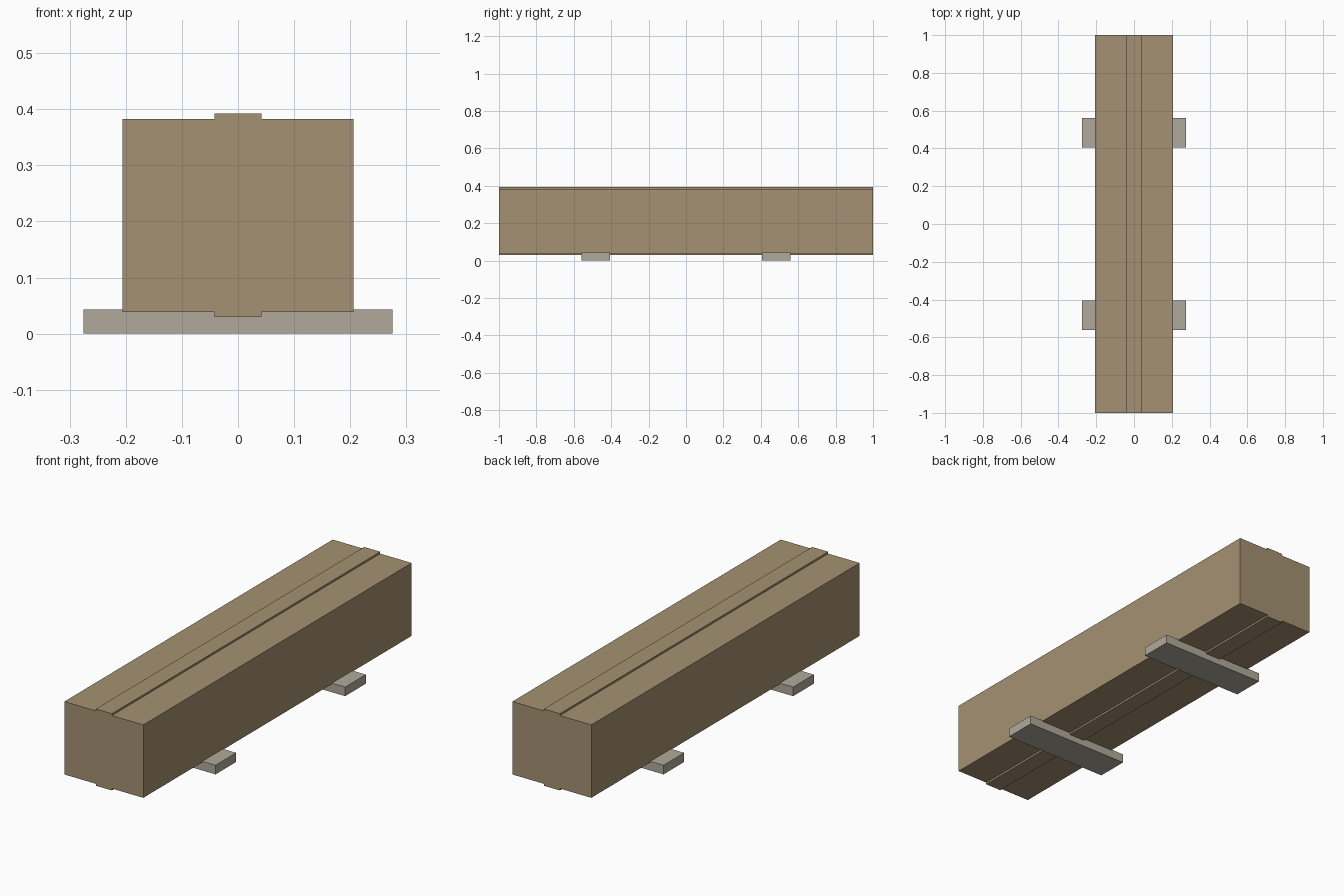
import bpy
import bmesh
from mathutils import Vector

if "Cube" in bpy.data.objects:
    bpy.data.objects.remove(bpy.data.objects["Cube"], do_unlink=True)


def material(name, rgb):
    mat = bpy.data.materials.new(name)
    mat.use_nodes = True
    color = (*rgb, 1)
    mat.diffuse_color = color
    mat.node_tree.nodes["Principled BSDF"].inputs["Base Color"].default_value = color
    return mat


def box(name, low, high, mat):
    """Flat-shaded block between two opposite corners."""
    low, high = Vector(low), Vector(high)
    bm = bmesh.new()
    bmesh.ops.create_cube(bm, size=1)
    bmesh.ops.scale(bm, vec=high - low, verts=bm.verts)
    bmesh.ops.translate(bm, vec=(low + high) / 2, verts=bm.verts)
    mesh = bpy.data.meshes.new(name)
    bm.to_mesh(mesh)
    bm.free()
    mesh.materials.append(mat)
    obj = bpy.data.objects.new(name, mesh)
    bpy.context.collection.objects.link(obj)
    return obj


cardboard = material("cardboard tan", (0.376, 0.283, 0.171))
wood = material("pale grey wood", (0.434, 0.402, 0.323))

# Long crate body
HALF_W, BOTTOM, TOP = 0.206, 0.039, 0.383
box("crate_body", (-HALF_W, -1, BOTTOM), (HALF_W, 1, TOP), cardboard)

# Raised sealing strips along the top and the bottom
STRIP_W, RISE = 0.042, 0.009
box("top_strip", (-STRIP_W, -1, TOP), (STRIP_W, 1, TOP + RISE), cardboard)
box("bottom_strip", (-STRIP_W, -1, BOTTOM - RISE), (STRIP_W, 1, BOTTOM), cardboard)

# Cross slats the crate rests on
for name, y in (("front_slat", -0.483), ("back_slat", 0.483)):
    box(name, (-0.275, y - 0.077, 0), (0.275, y + 0.077, 0.043), wood)
